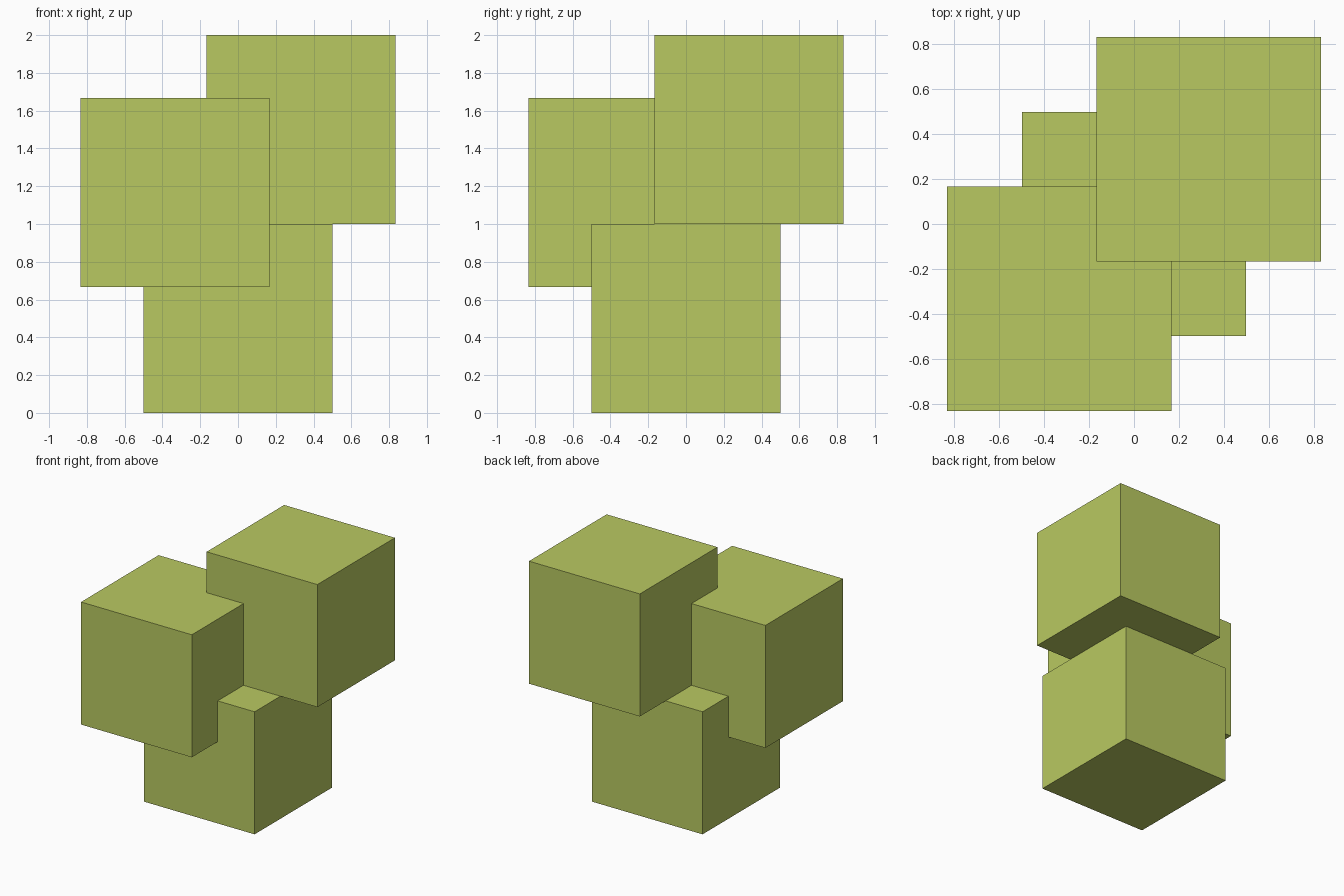
import bpy

if "Cube" in bpy.data.objects:
    bpy.data.objects.remove(bpy.data.objects["Cube"])

# Single flat colour
green = bpy.data.materials.new("olive green")
green.diffuse_color = (0.485, 0.584, 0.120, 1.0)
green.use_nodes = True
green.node_tree.nodes["Principled BSDF"].inputs["Base Color"].default_value = green.diffuse_color


def cube(name, x, y, bottom):
    bpy.ops.mesh.primitive_cube_add(size=1, location=(x, y, bottom + 0.5))
    obj = bpy.context.object
    obj.name = name
    obj.data.materials.append(green)
    return obj


# Three unit cubes, stepped along the diagonal by thirds
third = 1 / 3
cube("base_cube", 0, 0, 0)
cube("front_left_cube", -third, -third, 2 * third)
cube("back_right_cube", third, third, 1)
